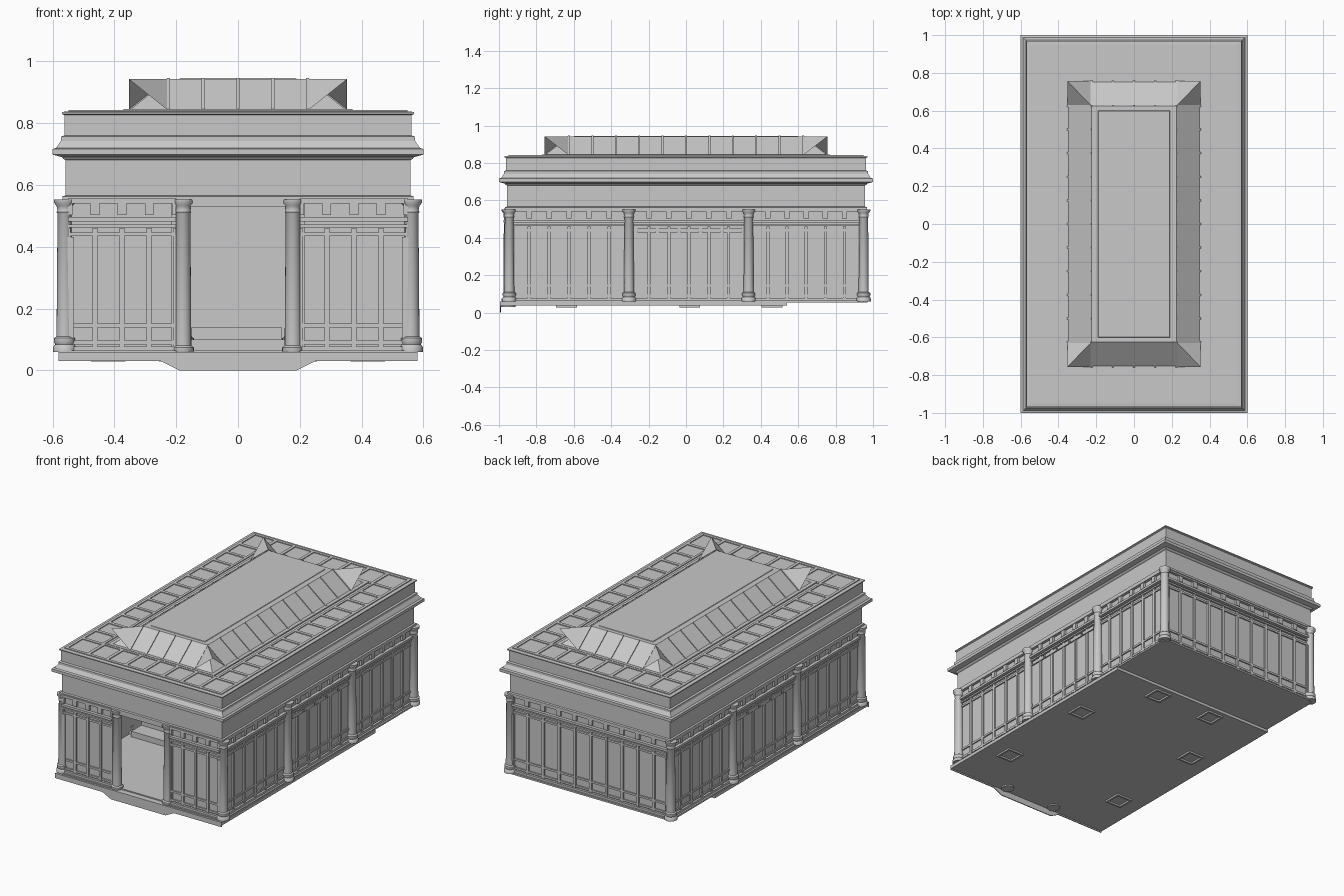
import bpy, bmesh, math
from mathutils import Vector

cube = bpy.data.objects.get("Cube")
if cube:
    bpy.data.objects.remove(cube, do_unlink=True)

stone = bpy.data.materials.new("warm_free_grey")
stone.use_nodes = True
GREY = (0.58, 0.58, 0.58, 1)
stone.diffuse_color = GREY
for n in stone.node_tree.nodes:
    if n.type == 'BSDF_PRINCIPLED':
        n.inputs["Base Color"].default_value = GREY
        n.inputs["Roughness"].default_value = 0.8


def finish(name, bm, smooth=False):
    bmesh.ops.recalc_face_normals(bm, faces=bm.faces)
    me = bpy.data.meshes.new(name)
    bm.to_mesh(me)
    bm.free()
    me.materials.append(stone)
    ob = bpy.data.objects.new(name, me)
    bpy.context.scene.collection.objects.link(ob)
    if smooth:
        bpy.ops.object.select_all(action='DESELECT')
        ob.select_set(True)
        bpy.context.view_layer.objects.active = ob
        bpy.ops.object.shade_smooth_by_angle(angle=math.radians(40))
    return ob


def add_box(bm, o, u, v, w, a, b, c):
    """Box spanning ranges a, b, c along axes u, v, w from point o."""
    vs = [bm.verts.new(o + u * i + v * j + w * k) for i in a for j in b for k in c]
    for f in ((0, 1, 3, 2), (4, 6, 7, 5), (0, 4, 5, 1), (2, 3, 7, 6), (0, 2, 6, 4), (1, 5, 7, 3)):
        bm.faces.new([vs[i] for i in f])


O, X, Y, Z = Vector(), Vector((1, 0, 0)), Vector((0, 1, 0)), Vector((0, 0, 1))


def boxes(name, items):
    bm = bmesh.new()
    for a, b, c in items:
        add_box(bm, O, X, Y, Z, a, b, c)
    return finish(name, bm)


def loft(name, rings):
    """Stack of rectangles (half x, half y, z), capped at both ends."""
    bm = bmesh.new()
    prev = first = None
    for hx, hy, z in rings:
        ring = [bm.verts.new((sx * hx, sy * hy, z)) for sx, sy in ((-1, -1), (1, -1), (1, 1), (-1, 1))]
        if prev:
            for i in range(4):
                bm.faces.new((prev[i], prev[(i + 1) % 4], ring[(i + 1) % 4], ring[i]))
        first = first or ring
        prev = ring
    bm.faces.new(first)
    bm.faces.new(prev)
    return finish(name, bm)


# Floor slabs and the thin apron that dips below the entrance
loft("floor", [(0.555, 0.955, 0.055), (0.555, 0.955, 0.065)])
boxes("plinth", [((-0.58, 0.58), (-0.99, 0.54), (0.038, 0.058))])
bm = bmesh.new()
dip = [(-0.58, 0.06), (-0.58, 0.03), (-0.25, 0.03), (-0.19, 0.0),
       (0.19, 0.0), (0.25, 0.03), (0.58, 0.03), (0.58, 0.06)]
bm.faces.new([bm.verts.new((x, -0.995, z)) for x, z in dip])
face = bmesh.ops.extrude_face_region(bm, geom=bm.faces[:])
bmesh.ops.translate(bm, verts=[g for g in face["geom"] if isinstance(g, bmesh.types.BMVert)], vec=(0, 0.006, 0))
finish("entrance_apron", bm)

# Square footing frames under the floor
frames = []
for px, py in ((0.42, -0.64), (0.42, 0.02), (0.2, 0.46)):
    for s in (-1, 1):
        for d in (-0.05, 0.05):
            frames.append(((s * px + d - 0.006, s * px + d + 0.006), (py - 0.056, py + 0.056), (0.028, 0.04)))
            frames.append(((s * px - 0.05, s * px + 0.05), (py + d - 0.006, py + d + 0.006), (0.028, 0.04)))
boxes("footing_frames", frames)


def window_wall(name, origin, u, n, s0, s1, panes):
    """Wall of tall panes with mullions, mouldings and blocks above."""
    o = Vector(origin)

    def part(label, items):
        bm = bmesh.new()
        for a, c, depth in items:
            add_box(bm, o, u, Z, n, a, c, depth)
        finish(name + "_" + label, bm)

    part("panes", [((s0, s1), (0.06, 0.56), (-0.02, 0))])
    step = (s1 - s0) / panes
    bars = [((s0, s1), (z - 0.006, z + 0.006), (0, 0.008)) for z in (0.09, 0.145, 0.44)]
    blocks = []
    for i in range(panes + 1):
        s = s0 + i * step
        a = max(s0, s - 0.008), min(s1, s + 0.008)
        bars.append((a, (0.075, 0.46), (0, 0.01)))
        blocks.append(((max(s0, s - 0.014), min(s1, s + 0.014)), (0.503, 0.54), (0, 0.014)))
    part("mullions", bars)
    part("blocks", blocks)
    part("mouldings", [((s0, s1), c, (0, d)) for c, d in
                       (((0.055, 0.065), 0.025), ((0.065, 0.078), 0.014), ((0.462, 0.472), 0.012),
                        ((0.482, 0.496), 0.02), ((0.54, 0.556), 0.018))])


COLUMN_Y = (-0.945, -0.305, 0.335, 0.95)
for s, side in ((1, "left"), (-1, "right")):
    for i in range(3):
        window_wall(f"{side}_bay_{i + 1}", (s * 0.55, 0, 0), Y, X * s, COLUMN_Y[i], COLUMN_Y[i + 1], 6)
    lo, hi = sorted((s * 0.2, s * 0.55))
    window_wall(f"front_{side}_bay", (0, -0.955, 0), X, -Y, lo, hi, 4)
window_wall("back_bay", (0, 0.945, 0), X, Y, -0.55, 0.55, 10)

# Entrance jambs, lintel and the raised platform inside
boxes("entrance_jambs", [(tuple(sorted((s * 0.2, s * 0.215))), (-0.96, -0.91), (0.06, 0.55)) for s in (-1, 1)])
boxes("entrance_lintel", [((-0.2, 0.2), (-0.965, -0.93), (0.53, 0.556))])
boxes("inner_platform", [((-0.5, 0.2), (-0.35, 0.5), (0.065, 0.1)),
                         ((-0.5, 0.14), (-0.25, 0.5), (0.1, 0.14))])
boxes("corner_plates", [(tuple(sorted((s * 0.53, s * 0.568))), (-0.968, -0.96), (0.1, 0.432)) for s in (-1, 1)]
      + [(tuple(sorted((s * 0.53, s * 0.568))), (0.955, 0.964), (0.1, 0.432)) for s in (-1, 1)])
boxes("side_plates", [(tuple(sorted((s * 0.556, s * 0.564))), (-0.26 + i * 0.115, -0.16 + i * 0.115), (0.428, 0.45))
                      for s in (-1, 1) for i in range(5)])


def column(name, x, y, r, z0, z1):
    profile = [(1.4, z0), (1.4, z0 + 0.016), (1.15, z0 + 0.024), (1.3, z0 + 0.032), (1.3, z0 + 0.044),
               (1.0, z0 + 0.05), (0.88, z1 - 0.045), (1.0, z1 - 0.04), (0.9, z1 - 0.034),
               (1.0, z1 - 0.02), (1.3, z1 - 0.01), (1.3, z1)]
    bm = bmesh.new()
    prev = first = None
    for k, z in profile:
        ring = [bm.verts.new((x + r * k * math.cos(t * math.tau / 20), y + r * k * math.sin(t * math.tau / 20), z))
                for t in range(20)]
        if prev:
            for i in range(20):
                bm.faces.new((prev[i], prev[(i + 1) % 20], ring[(i + 1) % 20], ring[i]))
        first = first or ring
        prev = ring
    bm.faces.new(first)
    bm.faces.new(prev)
    finish(name, bm, smooth=True)


for s, side in ((1, "left"), (-1, "right")):
    column(f"entrance_column_{side}", s * 0.178, -0.95, 0.027, 0.03, 0.552)
    column(f"inner_column_{side}", s * 0.178, -0.305, 0.027, 0.06, 0.552)
    for i, y in enumerate(COLUMN_Y):
        column(f"{side}_column_{i + 1}", s * 0.56, y, 0.027, 0.06, 0.552)

# Entablature, cornice and parapet in one stepped profile
profile = [(0.568, 0.55), (0.568, 0.563), (0.558, 0.566), (0.558, 0.68), (0.565, 0.684), (0.57, 0.69),
           (0.6, 0.698), (0.6, 0.716), (0.588, 0.72), (0.573, 0.742), (0.573, 0.756), (0.562, 0.76),
           (0.562, 0.826), (0.57, 0.83), (0.57, 0.836), (0.548, 0.838)]
loft("entablature", [(h, h + 0.4, z) for h, z in profile])

# Raised ribs on the flat roof
ribs = []
top = (0.837, 0.843)
for s in (-1, 1):
    ribs += [(tuple(sorted((s * 0.53, s * 0.548))), (-0.948, 0.948), top),
             (tuple(sorted((s * 0.39, s * 0.405))), (-0.785, 0.785), top),
             ((-0.53, 0.53), tuple(sorted((s * 0.93, s * 0.948))), top),
             ((-0.405, 0.405), tuple(sorted((s * 0.77, s * 0.785))), top)]
    for i in range(13):
        y = -0.78 + i * 0.13
        ribs.append((tuple(sorted((s * 0.405, s * 0.53))), (y - 0.01, y + 0.01), top))
    for i in range(7):
        x = -0.39 + i * 0.13
        ribs.append(((x - 0.01, x + 0.01), tuple(sorted((s * 0.785, s * 0.93))), top))
boxes("roof_ribs", ribs)

# Skylight: sloped sides, flat top and upturned corner triangles
BX, BY, TX, TY, ZB, ZT = 0.353, 0.757, 0.225, 0.625, 0.84, 0.942
loft("skylight_curb", [(0.37, 0.77, 0.837), (0.37, 0.77, 0.845)])
loft("skylight", [(BX, BY, ZB), (TX, TY, ZT)])
loft("skylight_top_panel", [(0.19, 0.6, ZT), (0.188, 0.598, ZT + 0.003)])
bm = bmesh.new()
for sx in (-1, 1):
    for sy in (-1, 1):
        a, b, c, tip = [bm.verts.new((sx * x, sy * y, z)) for x, y, z in
                        ((TX, TY, ZT), (BX, TY, ZB), (TX, BY, ZB), (BX, BY, ZT))]
        bm.faces.new((a, b, tip))
        bm.faces.new((a, tip, c))
finish("skylight_corner_peaks", bm)

# Ribs following the skylight slopes
bm = bmesh.new()
for s in (-1, 1):
    for axis, along, bottom, upper, half, count in ((X, Y, BX, TX, TY, 11), (Y, X, BY, TY, TX, 5)):
        slope = axis * s * (upper - bottom) + Z * (ZT - ZB)
        length = slope.length
        slope.normalize()
        normal = along.cross(slope)
        normal *= 1 if normal.z > 0 else -1
        for i in range(count):
            t = -half + 2 * half * i / (count - 1)
            add_box(bm, axis * s * bottom + Z * ZB + along * t, along, slope, normal,
                    (-0.005, 0.005), (0, length), (-0.002, 0.005))
finish("skylight_ribs", bm)
